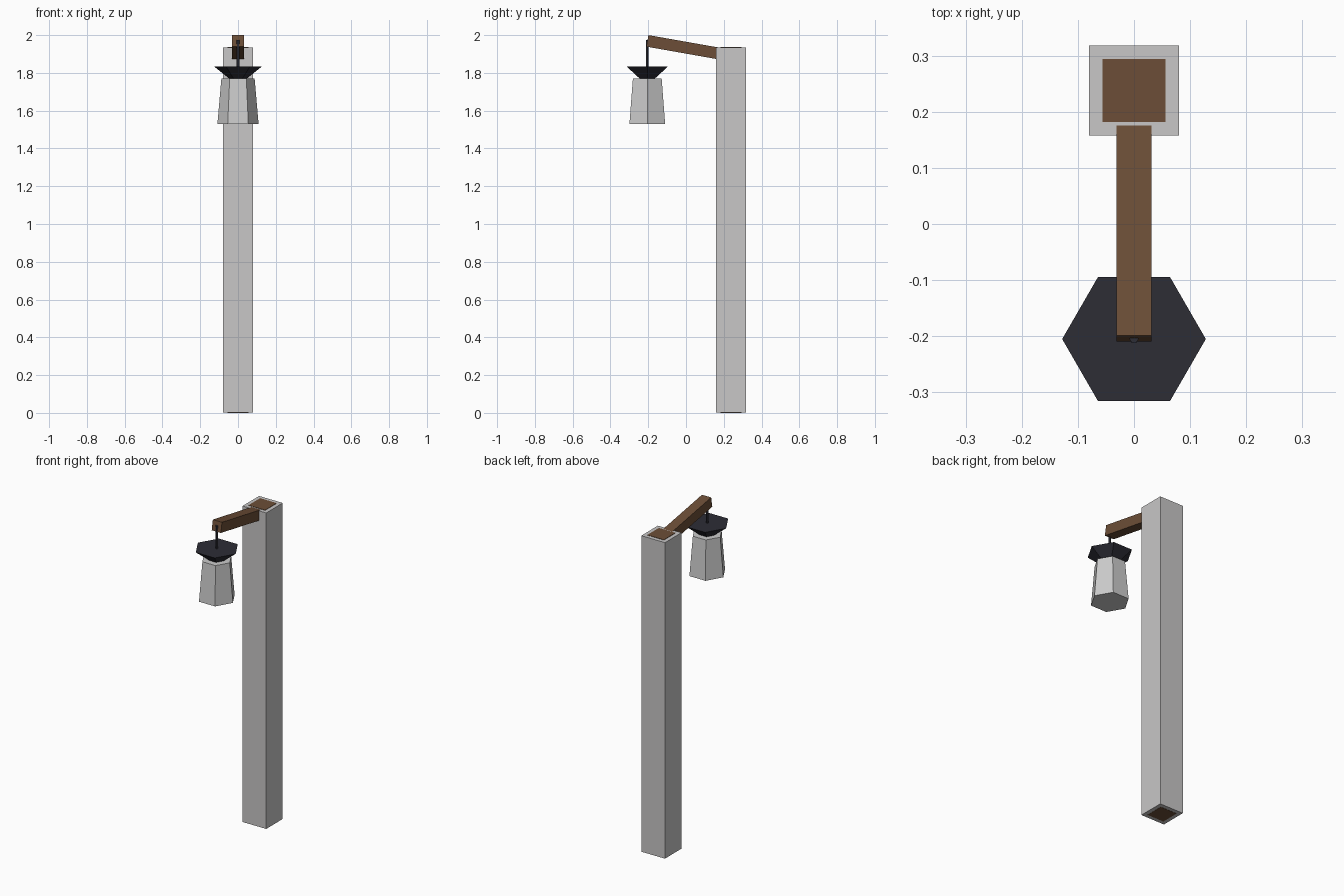
import bpy, bmesh
from math import radians
from mathutils import Matrix, Vector

if "Cube" in bpy.data.objects:
    bpy.data.objects.remove(bpy.data.objects["Cube"], do_unlink=True)


def material(name, rgb):
    mat = bpy.data.materials.new(name)
    mat.use_nodes = True
    mat.diffuse_color = (*rgb, 1)
    mat.node_tree.nodes["Principled BSDF"].inputs["Base Color"].default_value = (*rgb, 1)
    return mat


stone = material("pale stone", (0.58, 0.57, 0.57))
glass = material("lantern grey", (0.6, 0.6, 0.6))
wood = material("brown wood", (0.15, 0.076, 0.038))
iron = material("dark iron", (0.026, 0.026, 0.036))


def add_object(name, bm, mat):
    mesh = bpy.data.meshes.new(name)
    bm.to_mesh(mesh)
    bm.free()
    mesh.materials.append(mat)
    obj = bpy.data.objects.new(name, mesh)
    bpy.context.collection.objects.link(obj)
    return obj


def box(name, center, size, mat, tilt=0):
    bm = bmesh.new()
    bmesh.ops.create_cube(bm, size=1, matrix=Matrix.Translation(center)
                          @ Matrix.Rotation(tilt, 4, "X")
                          @ Matrix.Diagonal((*size, 1)))
    return add_object(name, bm, mat)


def hex_frustum(name, z0, z1, r0, r1, mat):
    """Six-sided tapered solid on the lantern axis, corners towards +x and -x."""
    bm = bmesh.new()
    bmesh.ops.create_cone(bm, cap_ends=True, segments=6, radius1=r0, radius2=r1,
                          depth=z1 - z0,
                          matrix=Matrix.Translation((0, LANTERN_Y, (z0 + z1) / 2))
                          @ Matrix.Rotation(radians(30), 4, "Z"))
    return add_object(name, bm, mat)


LANTERN_Y = -0.205
POST_Y = 0.238
POST_TOP = 1.934

# Post with a wooden core showing at both ends
box("post", (0, POST_Y, POST_TOP / 2 + 0.0005), (0.16, 0.16, POST_TOP - 0.001), stone)
box("post_core", (0, POST_Y, POST_TOP / 2 + 0.001), (0.112, 0.112, POST_TOP + 0.002), wood)

# Sloping arm, placed from its top front edge
length, thick, slope = 0.45, 0.062, radians(-10)
offset = Matrix.Rotation(slope, 3, "X") @ Vector((0, length / 2, -thick / 2))
box("arm", Vector((0, -0.199, 2)) + offset, (thick, length, thick), wood, slope)

# Hanging lantern
hex_frustum("hanging_rod", 1.8, 1.975, 0.008, 0.008, iron)
hex_frustum("lantern_cap", 1.769, 1.835, 0.045, 0.128, iron)
hex_frustum("lantern_body", 1.53, 1.77, 0.109, 0.088, glass)
